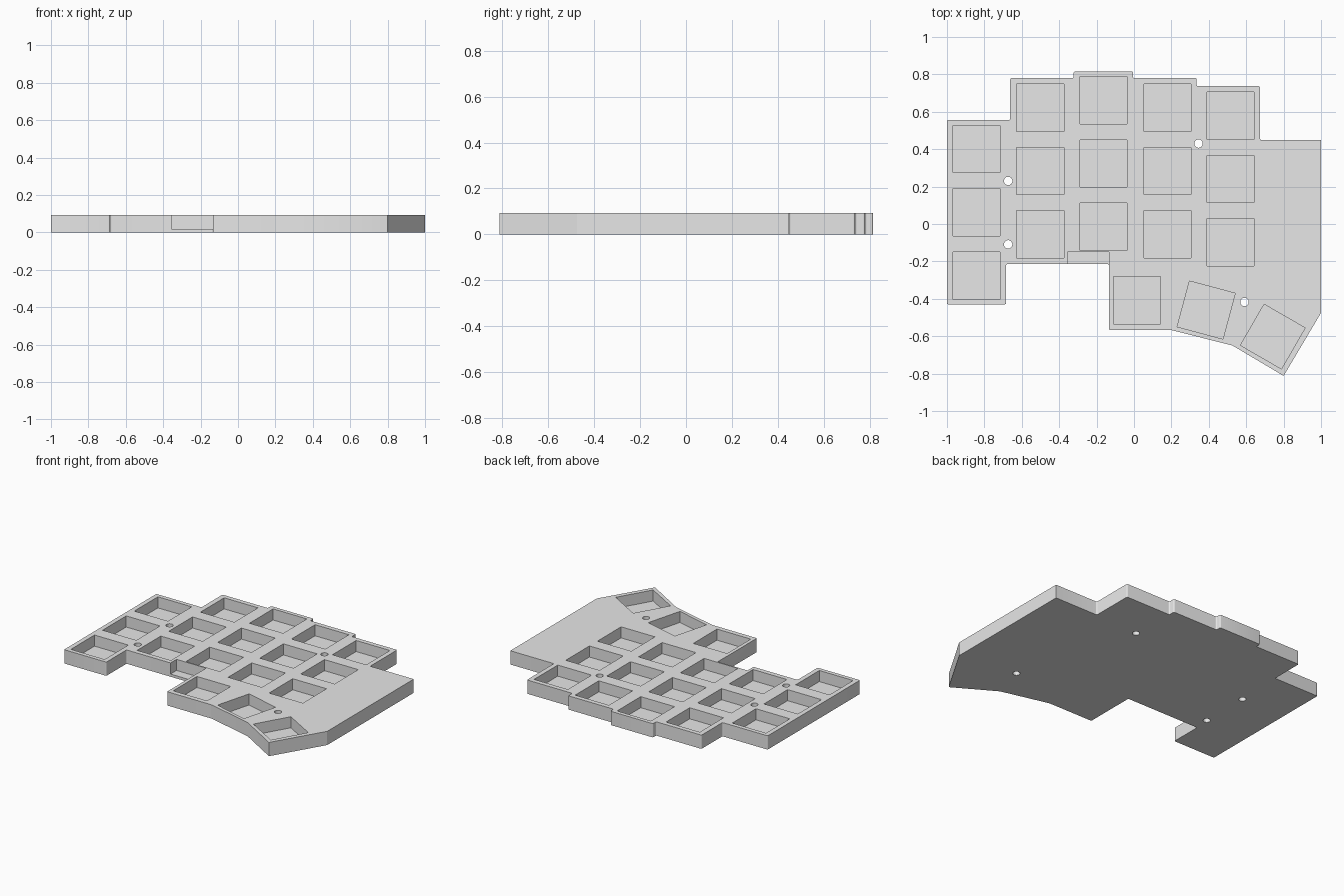
import bpy
import bmesh
from math import radians
from mathutils import Matrix, Vector

cube = bpy.data.objects.get("Cube")
if cube:
    bpy.data.objects.remove(cube, do_unlink=True)

HEIGHT = 0.093
FLOOR = 0.018
PITCH = 0.3385
KEY = 0.253

grey = bpy.data.materials.new("light_grey")
grey.use_nodes = True
grey.diffuse_color = (0.8, 0.8, 0.8, 1)
grey.node_tree.nodes["Principled BSDF"].inputs["Base Color"].default_value = (0.8, 0.8, 0.8, 1)


def rounded(points, radius=0.009, steps=4):
    """Round the stepped corners; leave the slanted thumb side sharp."""
    result = []
    for i, p in enumerate(points):
        p = Vector(p)
        if p.x > 0.99 or p.y < -0.6:
            result.append(p)
            continue
        a = p + (Vector(points[i - 1]) - p).normalized() * radius
        b = p + (Vector(points[(i + 1) % len(points)]) - p).normalized() * radius
        for s in range(steps + 1):
            t = s / steps
            result.append(a * (1 - t) ** 2 + p * 2 * t * (1 - t) + b * t * t)
    return result


def make_object(name, bm):
    bmesh.ops.recalc_face_normals(bm, faces=bm.faces)
    mesh = bpy.data.meshes.new(name)
    bm.to_mesh(mesh)
    bm.free()
    mesh.materials.append(grey)
    obj = bpy.data.objects.new(name, mesh)
    bpy.context.collection.objects.link(obj)
    return obj


def add_box(bm, x, y, width, depth, angle=0):
    top = HEIGHT + 0.05
    matrix = (Matrix.Translation((x, y, (FLOOR + top) / 2))
              @ Matrix.Rotation(radians(angle), 4, "Z")
              @ Matrix.Diagonal((width, depth, top - FLOOR, 1)))
    bmesh.ops.create_cube(bm, size=1, matrix=matrix)


# Plate outline, extruded upward
outline = [(-1, -0.43), (-0.684, -0.43), (-0.684, -0.214), (-0.134, -0.214),
           (-0.134, -0.567), (0.2, -0.567), (0.527, -0.65), (0.8, -0.812),
           (1, -0.475), (1, 0.449), (0.674, 0.449), (0.674, 0.737),
           (0.335, 0.737), (0.335, 0.78), (-0.005, 0.78), (-0.005, 0.815),
           (-0.323, 0.815), (-0.323, 0.78), (-0.662, 0.78), (-0.662, 0.556),
           (-1, 0.556)]
bm = bmesh.new()
base = bm.faces.new([bm.verts.new((p.x, p.y, 0)) for p in rounded(outline)])
walls = bmesh.ops.extrude_face_region(bm, geom=[base], use_keep_orig=True)
verts = [g for g in walls["geom"] if isinstance(g, bmesh.types.BMVert)]
bmesh.ops.translate(bm, verts=verts, vec=(0, 0, HEIGHT))
plate = make_object("keyboard_plate", bm)

# Key pockets in staggered columns, thumb pockets and the front notch
bm = bmesh.new()
for x, top_y in [(-0.842, 0.401), (-0.501, 0.622), (-0.163, 0.662),
                 (0.179, 0.622), (0.516, 0.579)]:
    for row in range(3):
        add_box(bm, x, top_y - row * PITCH, KEY, KEY)
for x, y, angle in [(0.016, -0.408), (0.386, -0.46), (0.742, -0.602)] and [
        (0.016, -0.408, 0), (0.386, -0.46, -15), (0.742, -0.602, -30)]:
    add_box(bm, x, y, KEY, KEY, angle)
add_box(bm, -0.244, -0.19, 0.222, 0.08)
pockets = make_object("pocket_cutter", bm)

# Screw holes through the plate
bm = bmesh.new()
for x, y in [(-0.673, 0.23), (-0.673, -0.109), (0.345, 0.43), (0.591, -0.417)]:
    bmesh.ops.create_cone(bm, cap_ends=True, segments=32, radius1=0.0225,
                          radius2=0.0225, depth=0.4,
                          matrix=Matrix.Translation((x, y, HEIGHT / 2)))
holes = make_object("screw_hole_cutter", bm)

# Cut the plate and discard the cutters
for cutter in (pockets, holes):
    cutter.hide_render = True
    mod = plate.modifiers.new(cutter.name, "BOOLEAN")
    mod.operation = "DIFFERENCE"
    mod.solver = "EXACT"
    mod.object = cutter
bpy.ops.object.select_all(action="DESELECT")
plate.select_set(True)
bpy.context.view_layer.objects.active = plate
for mod in list(plate.modifiers):
    bpy.ops.object.modifier_apply(modifier=mod.name)
for cutter in (pockets, holes):
    bpy.data.objects.remove(cutter, do_unlink=True)
bpy.ops.object.shade_smooth_by_angle(angle=radians(30))
